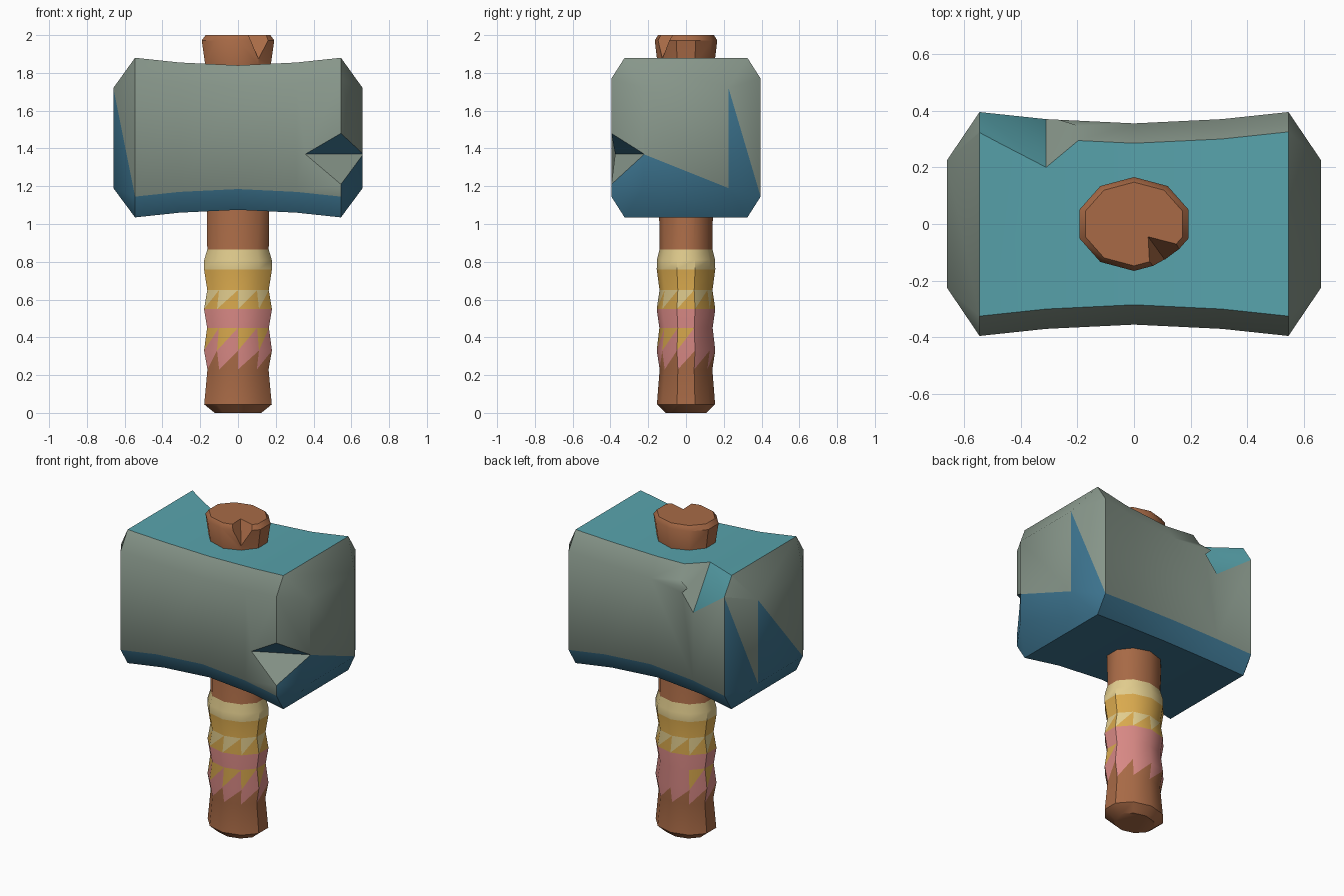
import bpy, bmesh, math
from mathutils import Vector

if "Cube" in bpy.data.objects:
    bpy.data.objects.remove(bpy.data.objects["Cube"])


def material(name, rgb):
    m = bpy.data.materials.new(name)
    lin = [((c / 255 + 0.055) / 1.055) ** 2.4 for c in rgb]
    m.diffuse_color = (*lin, 1)
    m.use_nodes = True
    m.node_tree.nodes["Principled BSDF"].inputs["Base Color"].default_value = m.diffuse_color
    return m


GREY, TEAL, BLUE, BROWN, GOLD, CREAM, PINK = range(7)
MATS = [material("stone_grey", (135, 150, 138)), material("stone_teal", (88, 163, 172)),
        material("stone_blue", (60, 115, 142)), material("wood_brown", (168, 106, 70)),
        material("wrap_gold", (218, 170, 78)), material("wrap_cream", (226, 205, 142)),
        material("wrap_pink", (215, 136, 132))]


def finish(name, bm):
    bmesh.ops.recalc_face_normals(bm, faces=bm.faces[:])
    me = bpy.data.meshes.new(name)
    bm.to_mesh(me)
    bm.free()
    ob = bpy.data.objects.new(name, me)
    bpy.context.collection.objects.link(ob)
    for m in MATS:
        me.materials.append(m)
    return ob


def activate(ob):
    bpy.ops.object.select_all(action='DESELECT')
    ob.select_set(True)
    bpy.context.view_layer.objects.active = ob


def chip(ob, p, q, left, right, mat_left, mat_right):
    """Cut a notch with valley line p-q and a wing towards each side."""
    p, q = Vector(p), Vector(q)
    mid = (p + q) / 2
    bm = bmesh.new()
    for v in [p, q, *map(Vector, left), *map(Vector, right)]:
        bm.verts.new(mid + (v - mid) * 1.6)
    bmesh.ops.convex_hull(bm, input=bm.verts[:])
    lc = sum(map(Vector, left), Vector()) / len(left)
    rc = sum(map(Vector, right), Vector()) / len(right)
    for f in bm.faces:
        c = f.calc_center_median()
        f.material_index = mat_left if (c - lc).length < (c - rc).length else mat_right
    cutter = finish("chip_cutter", bm)
    cutter.hide_render = True
    mod = ob.modifiers.new("chip", 'BOOLEAN')
    mod.operation, mod.solver, mod.object = 'DIFFERENCE', 'EXACT', cutter
    activate(ob)
    bpy.ops.object.modifier_apply(modifier=mod.name)
    bpy.data.objects.remove(cutter)


def smooth(ob):
    activate(ob)
    bpy.ops.object.shade_smooth_by_angle(angle=math.radians(40))


# Head: octagonal rings with a waist, closed by tapered ends
def octagon(bm, x, d):
    a, b = 0.395 - d, 0.325 - d
    zt, zs, zl, zb = 1.88 - d, 1.77 - d, 1.145 + d, 1.035 + d
    pts = [(b, zt), (a, zs), (a, zl), (b, zb), (-b, zb), (-a, zl), (-a, zs), (-b, zt)]
    return [bm.verts.new((x, y, z)) for y, z in pts]


bm = bmesh.new()


def face(mat, *vs):
    bm.faces.new(vs).material_index = mat


rings = [octagon(bm, x, d) for x, d in
         [(-0.545, 0), (-0.31, 0.025), (0, 0.04), (0.31, 0.025), (0.545, 0)]]
BAND = [GREY, GREY, BLUE, BLUE, BLUE, GREY, GREY, TEAL]
for r, s in zip(rings, rings[1:]):
    for i in range(8):
        j = (i + 1) % 8
        face(BAND[i], r[i], r[j], s[j], s[i])
for side, o in ((-1, rings[0]), (1, rings[-1])):
    e = [bm.verts.new((side * 0.66, y, z)) for y, z in
         [(0.225, 1.72), (0.225, 1.19), (-0.225, 1.19), (-0.225, 1.72)]]
    face(GREY, o[0], o[1], e[0])
    face(BLUE, o[2], o[3], e[1])
    face(BLUE, o[3], o[4], e[2], e[1])
    face(BLUE, o[4], o[5], e[2])
    face(GREY, o[6], o[7], e[3])
    face(GREY, o[7], o[0], e[0], e[3])
    if side < 0:
        face(BLUE, o[1], o[2], e[1])
        face(GREY, o[1], e[1], e[0])
        face(BLUE, e[3], e[2], o[5])
        face(GREY, o[5], o[6], e[3])
        face(BLUE, e[0], e[1], e[2])
        face(GREY, e[0], e[2], e[3])
    else:
        b = bm.verts.new((0.66, -0.225, 1.37))
        face(BLUE, e[0], e[1], o[2])
        face(GREY, o[1], o[2], e[0])
        face(GREY, o[5], o[6], e[3], b, e[2])
        face(BLUE, b, e[1], e[2])
        face(GREY, e[0], e[1], b, e[3])
head = finish("hammer_head", bm)

# Chips in the front right corner and the top back left edge
chip(head, (0.36, -0.373, 1.37), (0.66, -0.222, 1.37),
     [(0.545, -0.395, 1.48)], [(0.545, -0.395, 1.21)], BLUE, GREY)
chip(head, (-0.31, 0.2, 1.855), (-0.31, 0.37, 1.6),
     [(-0.545, 0.325, 1.88), (-0.545, 0.395, 1.77)], [(-0.2, 0.295, 1.845)], TEAL, GREY)
for f in head.data.polygons:
    c = f.center
    if c.x > 0.57 and c.y < -0.2 and c.z < 1.33:
        f.material_index = BLUE
smooth(head)

# Handle: ten-sided oval rings, wrap bands split into coloured triangles
N = 10
PROFILE = [  # height, half width, colour of lower and upper triangles above
    (0.0, 0.13, BROWN, BROWN), (0.045, 0.188, BROWN, BROWN), (0.23, 0.17, BROWN, PINK),
    (0.33, 0.189, PINK, GOLD), (0.45, 0.172, PINK, PINK), (0.55, 0.189, GOLD, CREAM),
    (0.65, 0.171, GOLD, GOLD), (0.76, 0.189, CREAM, CREAM), (0.81, 0.188, CREAM, CREAM),
    (0.865, 0.171, BROWN, BROWN), (1.84, 0.182, BROWN, BROWN), (1.972, 0.202, BROWN, BROWN),
    (2.0, 0.18, BROWN, BROWN)]
bm = bmesh.new()
rings = []
for z, r, _, _ in PROFILE:
    angles = [math.pi / 2 + 2 * math.pi * k / N for k in range(N)]
    rings.append([bm.verts.new((r * math.cos(a), 0.82 * r * math.sin(a), z)) for a in angles])
for (z, _, low, up), r, s in zip(PROFILE, rings, rings[1:]):
    for i in range(N):
        j = (i + 1) % N
        if low == up:
            face(low, r[i], r[j], s[j], s[i])
            continue
        plain = z == 0.33 and r[i].co.x > 0 and r[i].co.y > -0.02
        face(low, r[i], r[j], s[j])
        face(low if plain else up, r[i], s[j], s[i])
face(BROWN, *rings[0])
face(BROWN, *rings[-1])
handle = finish("handle", bm)

# Split in the top of the handle
chip(handle, (0.05, -0.045, 2.0), (0.115, -0.135, 1.86),
     [(0.06, -0.155, 1.99)], [(0.165, -0.08, 1.99)], BROWN, BROWN)
smooth(handle)
